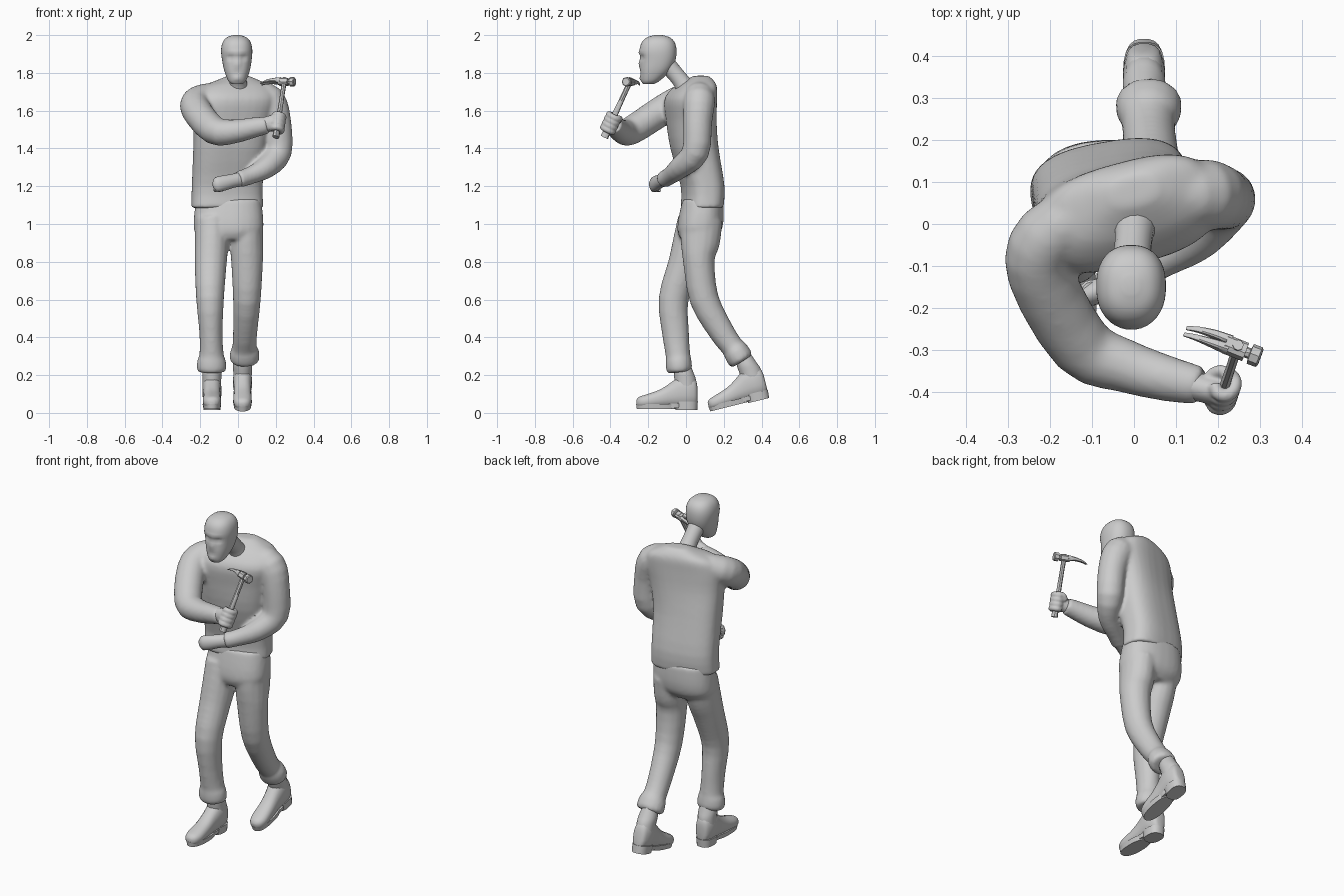
import bpy, bmesh, math
from mathutils import Vector, Matrix


def spline(rows, sub):
    """Catmull-Rom interpolation of rows of numbers."""
    out = []
    for i in range(len(rows) - 1):
        p0, p1 = rows[max(i - 1, 0)], rows[i]
        p2, p3 = rows[i + 1], rows[min(i + 2, len(rows) - 1)]
        for k in range(sub):
            t = k / sub
            out.append([0.5 * (2 * b + (c - a) * t + (2 * a - 5 * b + 4 * c - d) * t * t
                               + (3 * b - a - 3 * c + d) * t ** 3)
                        for a, b, c, d in zip(p0, p1, p2, p3)])
    return out + [list(rows[-1])]


def finish(ob, angle=40):
    bpy.ops.object.select_all(action='DESELECT')
    ob.select_set(True)
    bpy.context.view_layer.objects.active = ob
    bpy.ops.object.shade_smooth_by_angle(angle=math.radians(angle))
    return ob


def tube(name, rows, ref=(1, 0, 0), flat=False, n=16, sub=3, e=2.0, mat=None):
    """Skin closed rings along a path. Row = x, y, z, half width, half depth[, yaw]."""
    rows = spline([tuple(r) + (0,) * (6 - len(r)) for r in rows], sub)
    pts = [Vector(r[:3]) for r in rows]
    bm = bmesh.new()
    rings = []
    for i, r in enumerate(rows):
        if flat:
            s = Vector((math.cos(math.radians(r[5])), math.sin(math.radians(r[5])), 0))
            u = Vector((-s.y, s.x, 0))
        else:
            t = (pts[min(i + 1, len(pts) - 1)] - pts[max(i - 1, 0)]).normalized()
            s = Vector(ref)
            s = (s - t * s.dot(t)).normalized()
            u = t.cross(s)
        ring = []
        for k in range(n):
            a = 2 * math.pi * (k + 0.5) / n
            c, d = math.cos(a), math.sin(a)
            c = math.copysign(abs(c) ** (2 / e), c)
            d = math.copysign(abs(d) ** (2 / e), d)
            ring.append(bm.verts.new(pts[i] + s * (r[3] * c) + u * (r[4] * d)))
        rings.append(ring)
    for a, b in zip(rings, rings[1:]):
        for k in range(n):
            bm.faces.new((a[k], a[(k + 1) % n], b[(k + 1) % n], b[k]))
    bm.faces.new(rings[0])
    bm.faces.new(rings[-1])
    bmesh.ops.recalc_face_normals(bm, faces=bm.faces)
    me = bpy.data.meshes.new(name)
    bm.to_mesh(me)
    bm.free()
    if mat:
        me.transform(mat)
    ob = bpy.data.objects.new(name, me)
    bpy.context.collection.objects.link(ob)
    return finish(ob)


def round_rows(rows):
    return [tuple(r) + (r[3],) for r in rows]


def fuse(name, obs, voxel, smooth):
    """Blend overlapping solids into one continuous skin."""
    bpy.ops.object.select_all(action='DESELECT')
    for o in obs:
        o.select_set(True)
    ob = obs[0]
    bpy.context.view_layer.objects.active = ob
    bpy.ops.object.join()
    ob.name = name
    m = ob.modifiers.new('skin', 'REMESH')
    m.mode, m.voxel_size = 'VOXEL', voxel
    s = ob.modifiers.new('soften', 'SMOOTH')
    s.factor, s.iterations = 0.5, smooth
    for mod in ('skin', 'soften'):
        bpy.ops.object.modifier_apply(modifier=mod)
    return finish(ob, 50)


# Shirt: twisted torso with both sleeves
torso = tube('torso', [
    (-.057, .085, 1.085, .192, .105, 10), (-.057, .088, 1.2, .188, .108, 10),
    (-.045, .045, 1.4, .192, .12, 10), (-.03, .028, 1.55, .205, .12, 14),
    (-.015, .025, 1.66, .22, .122, 15), (-.01, .05, 1.725, .19, .098, 15),
    (0, .07, 1.76, .115, .068, 15), (0, .08, 1.785, .055, .035, 15)], flat=True, n=32, e=2.7)
sleeve_a = tube('sleeve_a', round_rows([
    (.08, .07, 1.69, .07), (.165, .07, 1.655, .085), (.205, .062, 1.54, .077),
    (.212, .05, 1.38, .073), (.15, -.03, 1.3, .059), (.06, -.085, 1.255, .047),
    (0, -.12, 1.235, .046)]), ref=(0, 1, 0))
sleeve_b = tube('sleeve_b', round_rows([
    (-.09, .04, 1.685, .07), (-.205, -.03, 1.655, .08), (-.222, -.12, 1.605, .08),
    (-.125, -.29, 1.495, .076), (-.02, -.338, 1.49, .064), (.08, -.368, 1.51, .055),
    (.16, -.385, 1.525, .046)]), ref=(0, 0, 1))
fuse('shirt', [torso, sleeve_a, sleeve_b], .01, 8)

# Trousers: hips and two legs with flared turn-ups
hips = tube('hips', [
    (-.05, .09, 1.13, .172, .108), (-.05, .08, 1.03, .184, .12),
    (-.05, .07, .96, .18, .115), (-.05, .06, .915, .13, .085)], flat=True, n=28, e=2.4)
leg_front = tube('leg_front', [
    (-.137, .06, 1.02, .092, .105), (-.14, .03, .9, .09, .102), (-.145, -.01, .78, .085, .088),
    (-.148, -.066, .6, .074, .08), (-.143, -.055, .42, .062, .072), (-.14, -.043, .31, .065, .066),
    (-.14, -.04, .28, .076, .069), (-.14, -.037, .235, .08, .07), (-.14, -.035, .215, .07, .06)])
leg_rear = tube('leg_rear', [
    (.04, .083, 1.02, .092, .112), (.044, .075, .9, .09, .105), (.048, .068, .8, .085, .084),
    (.047, .097, .6, .074, .078), (.038, .188, .43, .065, .068), (.034, .245, .35, .065, .062),
    (.035, .262, .328, .076, .068), (.035, .287, .288, .08, .07), (.035, .297, .272, .07, .06)])
fuse('trousers', [hips, leg_front, leg_rear], .01, 8)


# Shoes: heel at the local origin, toe towards -y (rows: x, height, length, half sizes)
def shoe(name, mat):
    lie = mat @ Matrix.Rotation(math.radians(90), 4, 'X')
    tube(name + '_upper', [
        (0, .085, .002, .02, .04), (0, .095, .012, .038, .07), (0, .1, .05, .05, .085),
        (0, .1, .09, .05, .085), (0, .083, .14, .046, .066), (0, .062, .2, .047, .048),
        (0, .048, .27, .049, .037), (0, .043, .31, .036, .028), (0, .04, .325, .014, .014)],
        flat=True, e=2.4, mat=lie)
    tube(name + '_collar', [(0, -.06, .09, .049, .055), (0, -.066, .16, .05, .058),
                            (0, -.075, .2, .051, .053), (0, -.085, .25, .042, .045)],
         flat=True, mat=mat)
    tube(name + '_sole', [(0, -.215, .006, .045, .108), (0, -.215, .034, .05, .112)],
         flat=True, n=24, sub=1, e=2.4, mat=mat)
    tube(name + '_heel', [(0, -.06, 0, .045, .058), (0, -.06, .045, .049, .061)],
         flat=True, n=20, sub=1, e=2.5, mat=mat)
    tube(name + '_waist', [(0, -.12, .012, .04, .06), (0, -.12, .035, .044, .06)],
         flat=True, n=12, sub=1, mat=mat)


shoe('front_shoe', Matrix.Translation((-.138, .062, .014)))
shoe('rear_shoe', Matrix.Translation((.024, .443, .08)) @ Matrix.Rotation(math.radians(14), 4, 'X'))

# Head and neck, with the face pressed in and pulled out by soft bumps
head = tube('head', [
    (-.005, -.198, 1.742, .03, .03), (-.005, -.187, 1.76, .048, .05),
    (-.005, -.163, 1.81, .067, .08), (-.006, -.149, 1.865, .078, .093),
    (-.007, -.148, 1.92, .083, .098), (-.007, -.147, 1.962, .074, .087),
    (-.007, -.146, 1.988, .052, .06), (-.007, -.146, 2.0, .018, .02)],
    flat=True, n=36, sub=4, e=2.3)
bumps = [(.031, 1.882, .016, .012, .014), (-.041, 1.882, .016, .012, .014),
         (-.005, 1.848, .01, .02, -.018), (-.005, 1.908, .05, .01, -.006),
         (-.005, 1.802, .022, .006, .006), (-.005, 1.77, .02, .012, -.008)]
for v in head.data.vertices:
    if v.co.y < -.17:
        for bx, bz, sx, sz, amount in bumps:
            v.co.y += amount * math.exp(-((v.co.x - bx) / sx) ** 2 - ((v.co.z - bz) / sz) ** 2)
tube('neck', round_rows([(-.006, -.115, 1.86, .05), (-.004, -.07, 1.81, .045),
                         (0, -.025, 1.755, .046), (0, .01, 1.7, .06)]))

# Free hand: loose fist held in front of the waist
tube('free_hand', [(.03, -.105, 1.24, .034, .04), (-.03, -.135, 1.228, .032, .037),
                   (-.08, -.158, 1.216, .03, .041), (-.115, -.172, 1.208, .025, .038),
                   (-.132, -.178, 1.205, .008, .015)], ref=(0, 1, 0))
for i in range(4):
    z = 1.232 - i * .017
    tube('free_finger', round_rows([(-.10, -.175, z, .012), (-.12, -.165, z, .011),
                                    (-.112, -.145, z - .002, .01), (-.08, -.138, z - .003, .007)]),
         ref=(0, 0, 1), n=8)

# Hammer: local z runs up the handle, local x runs from claw to striking face
low, top = Vector((.2, -.432, 1.46)), Vector((.245, -.297, 1.752))
hz = (top - low).normalized()
hx = Vector((.18, -.07, 0))
hx = (hx - hz * hx.dot(hz)).normalized()
hy = hz.cross(hx)
H = Matrix((hx, hy, hz)).transposed().to_4x4()
H.translation = top
L = (top - low).length
tube('hammer_handle', [(0, 0, -L, .018, .022), (0, 0, -L + .08, .014, .018),
                       (0, 0, -.1, .012, .014), (0, 0, .022, .013, .014)],
     flat=True, n=8, mat=H)
tube('hammer_block', [(-.03, 0, .002, .022, .019), (.022, 0, 0, .022, .019)],
     ref=(0, 1, 0), n=8, sub=1, e=3, mat=H)
tube('hammer_face', [(.018, 0, 0, .013, .013), (.032, 0, 0, .013, .013),
                     (.034, 0, 0, .025, .025), (.056, 0, 0, .025, .025),
                     (.06, 0, 0, .02, .02)], ref=(0, 1, 0), n=8, sub=1, mat=H)
for side in (-1, 1):
    tube('hammer_claw', [(-.02, side * .011, .004, .012, .016), (-.06, side * .012, .006, .010, .010),
                         (-.1, side * .011, .001, .007, .006), (-.13, side * .009, -.01, .005, .002)],
         ref=(0, 1, 0), n=8, e=4, mat=H)

# Gripping hand: palm, closed fingers round the handle, thumb, blended to one fist
grip = [tube('grip_palm', [(.12, -.38, 1.52, .038, .036), (.16, -.39, 1.53, .042, .034),
                           (.2, -.4, 1.535, .044, .032), (.225, -.405, 1.54, .028, .02)],
             ref=(0, 0, 1))]
for i in range(4):
    z = -L + .045 + i * .025
    loop = [(.024 * math.cos(a), .03 * math.sin(a), z, .017)
            for a in [math.radians(d) for d in (-160, -110, -60, -10, 40, 90, 140)]]
    grip.append(tube('grip_finger', round_rows(loop), ref=(0, 0, 1), n=8, mat=H))
grip.append(tube('grip_thumb', round_rows([(-.04, .02, -L + .1, .016), (-.02, .03, -L + .125, .014),
                                           (.01, .024, -L + .13, .011)]), ref=(0, 0, 1), n=8, mat=H))
fuse('grip_hand', grip, .005, 6)
